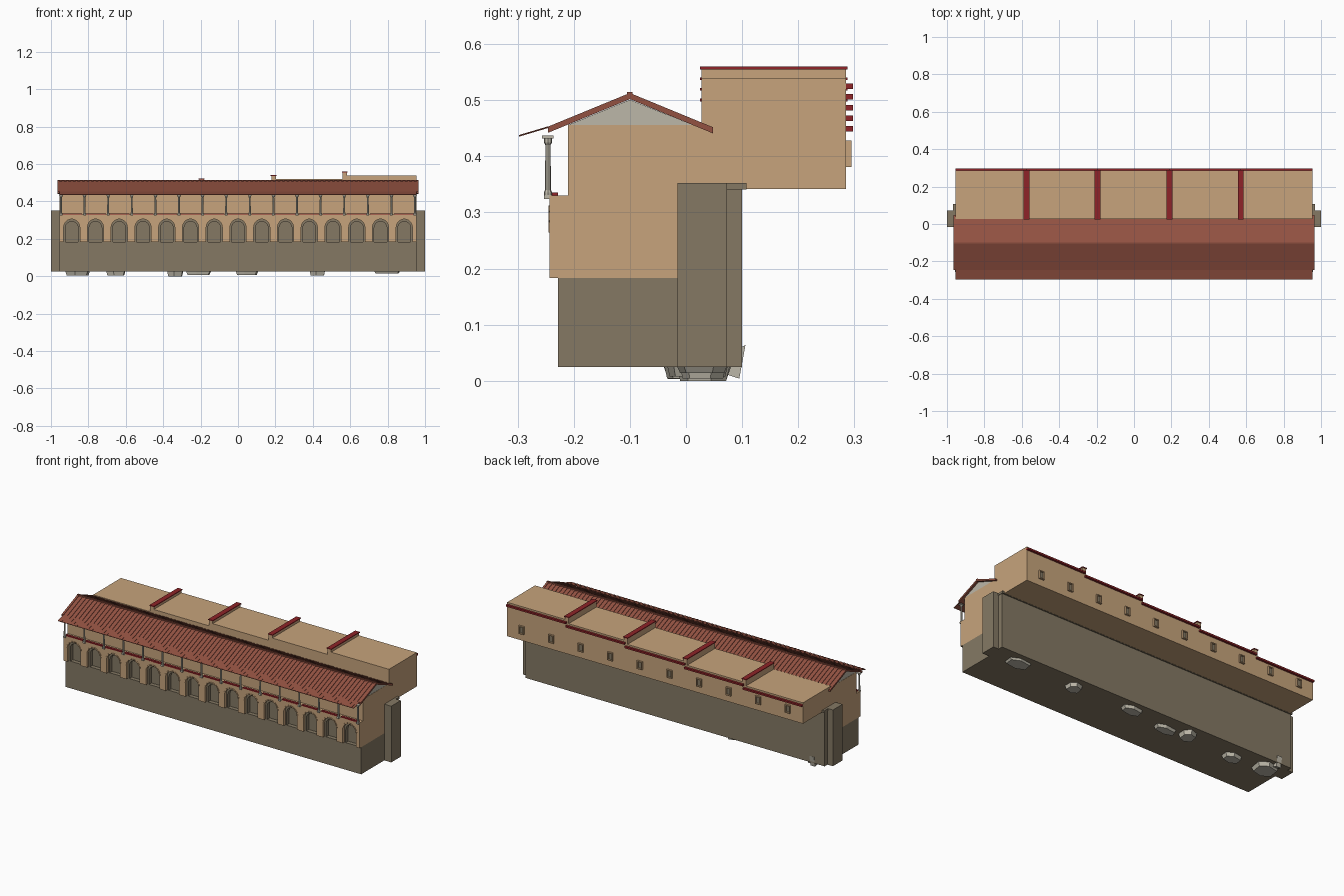
import bpy, bmesh, math, random
from mathutils import Vector

if "Cube" in bpy.data.objects:
    bpy.data.objects.remove(bpy.data.objects["Cube"])

random.seed(4)

def mat(name, r, g, b):
    m = bpy.data.materials.new(name)
    lin = lambda c: ((c / 255 + 0.055) / 1.055) ** 2.4
    m.diffuse_color = (lin(r), lin(g), lin(b), 1)
    m.use_nodes = True
    m.node_tree.nodes["Principled BSDF"].inputs["Base Color"].default_value = m.diffuse_color
    return m

TAN = mat("tan_plaster", 199, 164, 124)
STONE = mat("grey_brown_stone", 133, 121, 100)
PALE = mat("pale_stone", 188, 183, 168)
ROOF = mat("terracotta_roof", 146, 81, 65)
RED = mat("dark_red_trim", 142, 36, 40)

class Part:
    """Collects simple solids into one object of one colour."""
    def __init__(self, name, material):
        self.name, self.material, self.bm = name, material, bmesh.new()

    def prism(self, pts, axis, a, b):
        # polygon swept along x (pts are y,z) or along y (pts are x,z)
        put = (lambda p, t: (t, p[0], p[1])) if axis == 'x' else (lambda p, t: (p[0], t, p[1]))
        f = self.bm.faces.new([self.bm.verts.new(put(p, a)) for p in pts])
        r = bmesh.ops.extrude_face_region(self.bm, geom=[f], use_keep_orig=True)
        vs = [g for g in r['geom'] if isinstance(g, bmesh.types.BMVert)]
        d = (b - a, 0, 0) if axis == 'x' else (0, b - a, 0)
        bmesh.ops.translate(self.bm, verts=vs, vec=d)
        return self

    def box(self, x0, x1, y0, y1, z0, z1):
        return self.prism([(y0, z0), (y1, z0), (y1, z1), (y0, z1)], 'x', x0, x1)

    def lathe(self, x, y, profile, n=8):
        # stacked rings of (radius, z)
        rings = [[self.bm.verts.new((x + r * math.cos(2 * math.pi * i / n),
                                     y + r * math.sin(2 * math.pi * i / n), z))
                  for i in range(n)] for r, z in profile]
        for lo, hi in zip(rings, rings[1:]):
            for i in range(n):
                j = (i + 1) % n
                self.bm.faces.new((lo[i], lo[j], hi[j], hi[i]))
        self.bm.faces.new(rings[0][::-1])
        self.bm.faces.new(rings[-1])

    def done(self):
        bmesh.ops.recalc_face_normals(self.bm, faces=self.bm.faces)
        me = bpy.data.meshes.new(self.name)
        self.bm.to_mesh(me)
        self.bm.free()
        me.materials.append(self.material)
        ob = bpy.data.objects.new(self.name, me)
        bpy.context.collection.objects.link(ob)

BAY, N, W = 0.127, 15, 0.955
centres = [(i - 7) * BAY for i in range(N)]

def arcade(half, z0, top, wall_top, end):
    # wall outline with an arched notch in every bay
    pts = [(-end, z0)]
    for c in centres:
        pts.append((c - half, z0))
        for k in range(11):
            a = math.pi * (1 - k / 10)
            pts.append((c + half * math.cos(a), top - half + half * math.sin(a)))
        pts.append((c + half, z0))
    return pts + [(end, z0), (end, wall_top), (-end, wall_top)]

# stone base, back wall and end buttresses
Part("stone_base", STONE).box(-W, W, -0.228, 0.09, 0.025, 0.183).done()
Part("back_wall", STONE).box(-0.965, 0.965, 0.028, 0.1, 0.025, 0.342).done()
p = Part("wall_ledge", STONE)
p.box(-0.968, 0.968, 0.04, 0.108, 0.341, 0.353).done()
p = Part("end_buttresses", STONE)
for s in (-1, 1):
    p.box(s * 0.95, s * 1.0, -0.015, 0.073, 0.025, 0.353)
p.done()

# arcade: plaster face, stone inner arches and blind backing
Part("arcade_face", TAN).prism(arcade(0.043, 0.183, 0.306, 0.33, W), 'y', -0.243, -0.228).done()
Part("inner_arches", STONE).prism(arcade(0.034, 0.183, 0.293, 0.32, 0.94), 'y', -0.228, -0.205).done()
Part("arch_backing", STONE).box(-0.94, 0.94, -0.205, -0.19, 0.183, 0.32).done()
p = Part("arch_trim", TAN)
for c in centres:
    for k in range(7):                       # raised arch stones
        a0, a1 = (math.pi * (k + t) / 7 for t in (0.06, 0.94))
        pts = [(c + r * math.cos(a), 0.263 + r * math.sin(a))
               for r, a in ((0.043, a0), (0.05, a0), (0.05, a1), (0.043, a1))]
        p.prism(pts, 'y', -0.245, -0.242)
p.done()

# plaster body behind the arcade and the upper storey
p = Part("main_body", TAN)
p.box(-W, W, -0.19, 0.03, 0.183, 0.33)
p.box(-W, W, -0.228, -0.19, 0.32, 0.33)
for s in (-1, 1):
    p.box(s * 0.94, s * W, -0.228, -0.19, 0.183, 0.32)
p.box(-W, W, -0.21, 0.03, 0.33, 0.456)
p.done()
Part("gable_infill", PALE).prism([(-0.21, 0.456), (0.012, 0.456), (-0.1, 0.501)], 'x', -0.954, 0.954).done()

# balcony columns and red sills between them
p = Part("balcony_columns", PALE)
for i in range(N + 1):
    x = (i - 7.5) * 0.1262
    p.box(x - 0.007, x + 0.007, -0.253, -0.239, 0.324, 0.331)
    p.lathe(x, -0.246, [(0.0075, 0.331), (0.0075, 0.336), (0.0055, 0.34), (0.0045, 0.42),
                        (0.0075, 0.425), (0.0075, 0.433)])
    p.box(x - 0.0105, x + 0.0105, -0.257, -0.236, 0.432, 0.437)
p.done()
p = Part("balcony_sills", RED)
for c in centres:
    p.box(c - 0.055, c + 0.055, -0.243, -0.228, 0.328, 0.336)
p.done()

# pitched roof, ridge, front eave and tile ribs
RX = 0.966
def slope(part, a, b, lo, hi, x0, x1):
    part.prism([(a[0], a[1] + lo), (b[0], b[1] + lo), (b[0], b[1] + hi), (a[0], a[1] + hi)], 'x', x0, x1)

ridge, front, back = (-0.1, 0.51), (-0.246, 0.45), (0.048, 0.449)
lip, lip_top = (-0.298, 0.437), (-0.246, 0.4525)
p = Part("roof_slabs", ROOF)
slope(p, front, ridge, -0.008, 0, -RX, RX)
slope(p, ridge, back, -0.008, 0, -RX, RX)
p.done()
p = Part("roof_front_lip", ROOF)
slope(p, lip, lip_top, -0.002, 0, -W, W)
p.done()
p = Part("roof_tiles", ROOF)
count = 80
for i in range(count):
    x = -RX + 0.006 + (2 * RX - 0.012) * i / (count - 1)
    for a, b in ((front, ridge), (ridge, back)):
        slope(p, a, b, -0.001, 0.003, x - 0.006, x + 0.006)
    if abs(x) < W - 0.006:
        slope(p, lip, lip_top, -0.001, 0.001, x - 0.006, x + 0.006)
p.done()
Part("roof_ridge", ROOF).box(-RX, RX, -0.105, -0.095, 0.503, 0.515).done()

# rear gallery: five stepped sections with cross walls and red caps
cuts = [-W, -0.575, -0.195, 0.19, 0.57, W]
body, cross = Part("rear_gallery", TAN), Part("cross_walls", TAN)
cap, cornice = Part("cross_wall_caps", RED), Part("rear_cornice", RED)
for i in range(5):
    top = 0.464 + 0.019 * i
    body.box(cuts[i], cuts[i + 1], 0.028, 0.285, 0.342, top)
    cornice.box(cuts[i], cuts[i + 1], 0.28, 0.298, top - 0.02, top - 0.01)
    if i:
        x = cuts[i]
        cross.box(x - 0.012, x + 0.012, 0.028, 0.285, top - 0.03, top + 0.016)
        cap.box(x - 0.015, x + 0.015, 0.025, 0.288, top + 0.015, top + 0.02)
for q in (body, cross, cap, cornice):
    q.done()

# rear windows: projecting frames with stone-coloured panels
frame, pane = Part("rear_window_frames", TAN), Part("rear_window_panes", STONE)
for i in range(10):
    x = (i - 4.5) * 0.191
    for s in (-1, 1):
        frame.box(x + s * 0.011, x + s * 0.016, 0.28, 0.295, 0.381, 0.428)
    frame.box(x - 0.011, x + 0.011, 0.28, 0.295, 0.423, 0.428)
    frame.box(x - 0.011, x + 0.011, 0.28, 0.295, 0.381, 0.386)
    pane.box(x - 0.011, x + 0.011, 0.28, 0.287, 0.386, 0.423)
frame.done()
pane.done()

# loose rock slabs under the base
rocks = Part("foundation_rocks", PALE)
for x, y, hx, hy, z in ((-0.86, 0.02, 0.07, 0.07, 0.003), (-0.655, 0.0, 0.055, 0.04, 0.004),
                        (-0.335, 0.03, 0.045, 0.05, 0.0), (-0.21, 0.0, 0.07, 0.035, 0.008),
                        (0.045, 0.04, 0.065, 0.04, 0.008), (0.425, 0.03, 0.045, 0.045, 0.004),
                        (0.795, 0.03, 0.075, 0.05, 0.014)):
    ring = [(-1, -0.5), (-0.2, -1), (0.9, -0.7), (1, 0.4), (0.3, 1), (-0.8, 0.7)]
    ring = [(u * random.uniform(0.9, 1), v * random.uniform(0.85, 1)) for u, v in ring]
    lo = [rocks.bm.verts.new((x + u * hx * 0.85, y + v * hy * 0.85, z)) for u, v in ring]
    hi = [rocks.bm.verts.new((x + u * hx, y + v * hy, 0.03)) for u, v in ring]
    rocks.bm.faces.new(lo)
    rocks.bm.faces.new(hi)
    for i in range(6):
        j = (i + 1) % 6
        rocks.bm.faces.new((lo[i], lo[j], hi[j], hi[i]))
# upright shard at the rear corner
rocks.prism([(0.07, 0.012), (0.095, 0.004), (0.106, 0.064), (0.098, 0.06)], 'x', -0.9, -0.87)
rocks.done()
